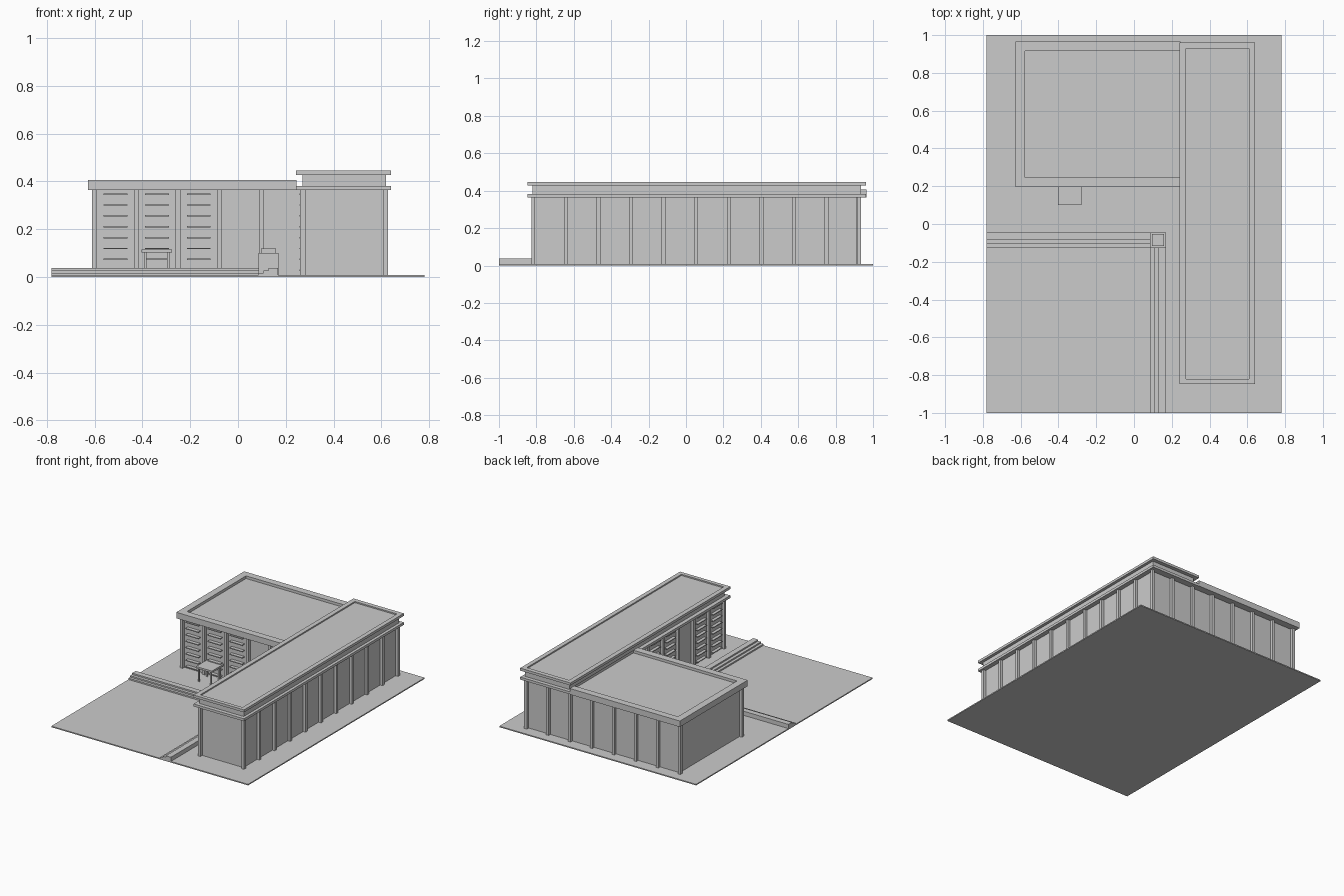
import bpy, bmesh

if "Cube" in bpy.data.objects:
    bpy.data.objects.remove(bpy.data.objects["Cube"])

def boxes(name, items):
    """One object made of boxes given as (x0, x1, y0, y1, z0, z1)."""
    bm = bmesh.new()
    for x0, x1, y0, y1, z0, z1 in items:
        vs = bmesh.ops.create_cube(bm, size=1)["verts"]
        for v in vs:
            v.co.x = x0 if v.co.x < 0 else x1
            v.co.y = y0 if v.co.y < 0 else y1
            v.co.z = z0 if v.co.z < 0 else z1
    return finish(name, bm)

def finish(name, bm):
    bmesh.ops.recalc_face_normals(bm, faces=bm.faces)
    me = bpy.data.meshes.new(name)
    bm.to_mesh(me)
    bm.free()
    ob = bpy.data.objects.new(name, me)
    bpy.context.collection.objects.link(ob)
    return ob

def tray(name, outer, inner, z0, zfloor, z1):
    """Slab with a raised rim: box whose top is inset and pushed down."""
    bm = bmesh.new()
    def ring(r, z):
        x0, x1, y0, y1 = r
        return [bm.verts.new((x, y, z)) for x, y in ((x0, y0), (x1, y0), (x1, y1), (x0, y1))]
    rings = [ring(outer, z0), ring(outer, z1), ring(inner, z1), ring(inner, zfloor)]
    bm.faces.new(rings[0][::-1])
    for a, b in zip(rings, rings[1:]):
        for i in range(4):
            j = (i + 1) % 4
            bm.faces.new((a[i], a[j], b[j], b[i]))
    bm.faces.new(rings[3])
    return finish(name, bm)

def steps(name, profile, place, start, end):
    """Extrude a stair cross-section along a line."""
    bm = bmesh.new()
    a = [bm.verts.new(place(p, z, start)) for p, z in profile]
    b = [bm.verts.new(place(p, z, end)) for p, z in profile]
    bm.faces.new(a)
    bm.faces.new(b)
    for i in range(len(a)):
        j = (i + 1) % len(a)
        bm.faces.new((a[i], a[j], b[j], b[i]))
    return finish(name, bm)

G, TOP, BAY, H = 0.008, 0.364, 0.1743, 0.01   # ground, eaves, bay width, half column

boxes("ground_slab", [(-0.78, 0.78, -1, 1, 0, G)])

# Wing walls
boxes("tall_wing_walls", [(0.28, 0.608, -0.807, 0.915, G, 0.37)])
boxes("low_wing_walls", [(-0.59, 0.285, 0.235, 0.915, G, 0.37)])

# Roofs
tray("low_wing_roof", (-0.627, 0.245, 0.197, 0.965), (-0.577, 0.244, 0.247, 0.915), TOP, 0.388, 0.407)
boxes("tall_wing_lower_cornice", [(0.242, 0.641, -0.848, 0.962, TOP, 0.382)])
boxes("tall_wing_frieze", [(0.27, 0.62, -0.82, 0.935, 0.382, 0.428)])
tray("tall_wing_roof", (0.242, 0.641, -0.848, 0.962), (0.275, 0.61, -0.82, 0.93), 0.428, 0.437, 0.446)

# Columns along the long sides
ys = [-0.817 + BAY * i for i in range(11)]
xs = [-0.6 + BAY * i for i in range(5)]
boxes("east_columns", [(0.606, 0.627, y - H, y + H, G, TOP) for y in ys])
boxes("west_court_columns", [(0.26, 0.282, y - H, y + H, G, TOP) for y in ys if y < 0.2])
boxes("south_court_columns", [(x - H, x + H, 0.215, 0.237, G, TOP) for x in xs])
boxes("north_columns", [(x - H, x + H, 0.913, 0.935, G, TOP) for x in xs + [0.27, 0.444]])

# Horizontal sun shades in the window bays
zs = [0.347 - 0.0455 * i for i in range(8)]
boxes("south_court_shades", [(x + 0.037, x + 0.137, 0.21, 0.237, z - 0.003, z + 0.003)
                             for x in xs[:3] for z in zs])
boxes("west_court_shades", [(0.258, 0.282, y + 0.037, y + 0.137, z - 0.003, z + 0.003)
                            for i, y in enumerate(ys[:6]) if i != 2 for z in zs])

# Entrance canopy, posts and door
boxes("entrance_canopy", [(-0.403, -0.277, 0.1, 0.236, 0.103, 0.116)])
boxes("canopy_posts", [(x - 0.005, x + 0.005, y, y + 0.01, G, 0.104)
                       for x in (-0.388, -0.292) for y in (0.108, 0.2)])

# Courtyard steps and the corner pedestal
prof = [(0, G - 0.004), (0, 0.018), (0.02, 0.018), (0.02, 0.028), (0.042, 0.028),
        (0.042, 0.038), (0.082, 0.038), (0.082, G - 0.004)]
steps("north_steps", prof, lambda p, z, t: (t, -0.127 + p, z), -0.78, 0.09)
steps("east_steps", prof, lambda p, z, t: (0.086 + p, t, z), -1, -0.12)
boxes("corner_pedestal", [(0.086, 0.169, -0.127, -0.044, G, 0.1), (0.096, 0.159, -0.117, -0.054, 0.1, 0.12)])
